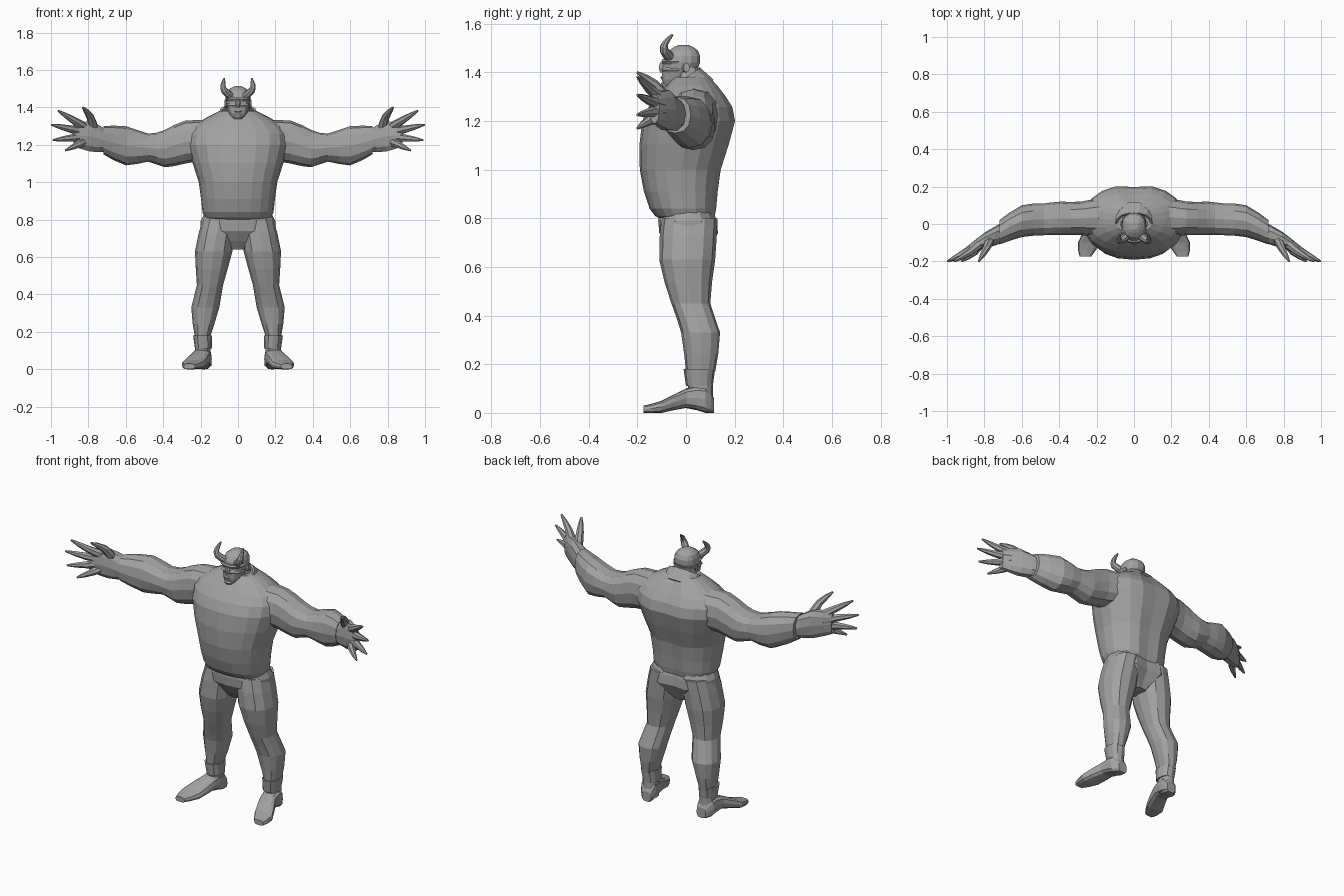
import bpy, bmesh, math
from mathutils import Vector

cube = bpy.data.objects.get("Cube")
if cube:
    bpy.data.objects.remove(cube, do_unlink=True)

shade = (0.36, 0.36, 0.36, 1)
grey = bpy.data.materials.new("Plain grey")
grey.use_nodes = True
grey.diffuse_color = shade
grey.node_tree.nodes["Principled BSDF"].inputs["Base Color"].default_value = shade


def smooth(keys, steps=2):
    """Add evenly flowing in-between values to a row of key sections or points."""
    keys = [Vector(key) for key in keys]
    padded = [keys[0]] + keys + [keys[-1]]
    result = []
    for before, start, end, after in zip(padded, padded[1:], padded[2:], padded[3:]):
        leave, arrive = (end - before) / 2, (after - start) / 2
        for step in range(steps):
            t = step / steps
            ease = t * t * (3 - 2 * t)
            result.append(start.lerp(end, ease)
                          + leave * t * (1 - t) ** 2 - arrive * t * t * (1 - t))
    return result + [keys[-1]]


def loft(name, rings, sides=12, power=2.3, mirror=False, caps=True):
    """Skin a row of rounded rings; each ring is centre, half axis, half axis."""
    bm = bmesh.new()
    rows = []
    for centre, across, along in rings:
        row = []
        for index in range(sides):
            angle = math.tau * index / sides
            cosine, sine = math.cos(angle), math.sin(angle)
            s = math.copysign(abs(cosine) ** (2 / power), cosine)
            t = math.copysign(abs(sine) ** (2 / power), sine)
            row.append(bm.verts.new(Vector(centre) + s * Vector(across) + t * Vector(along)))
        rows.append(row)
    for lower, upper in zip(rows, rows[1:]):
        for i in range(sides):
            j = (i + 1) % sides
            bm.faces.new((lower[i], lower[j], upper[j], upper[i]))
    if caps:
        bm.faces.new(rows[0])
        bm.faces.new(rows[-1])
    bmesh.ops.recalc_face_normals(bm, faces=bm.faces)
    mesh = bpy.data.meshes.new(name)
    bm.to_mesh(mesh)
    bm.free()
    mesh.materials.append(grey)
    part = bpy.data.objects.new(name, mesh)
    bpy.context.collection.objects.link(part)
    if mirror:
        part.modifiers.new("Mirror", "MIRROR")
    return part


def level(z, left, right, front, back):
    return (((left + right) / 2, (front + back) / 2, z),
            ((right - left) / 2, 0, 0), (0, (back - front) / 2, 0))


def sideways(x, front, back, low, high):
    return ((x, (front + back) / 2, (low + high) / 2),
            (0, (back - front) / 2, 0), (0, 0, (high - low) / 2))


def facing(y, x, half, low, high):
    return (x, y, (low + high) / 2), (half, 0, 0), (0, 0, (high - low) / 2)


def central(z, half, front, back):
    return level(z, -half, half, front, back)


def sections(kind, keys, steps=2):
    return [kind(*key) for key in smooth(keys, steps)]


def tube(name, path, thick, sides=7):
    """Mirrored horn or finger that stays full, then narrows to its tip."""
    points = smooth(path)
    rings = []
    for i, point in enumerate(points):
        ahead = (points[min(i + 1, len(points) - 1)] - points[max(i - 1, 0)]).normalized()
        side = ahead.cross(Vector((0.3, 1, 0))).normalized()
        radius = thick * (1 - 0.8 * (i / (len(points) - 1)) ** 2)
        rings.append((point, side * radius, ahead.cross(side) * radius))
    return loft(name, rings, sides, 2, mirror=True)


def groove(part, depth):
    """Press a vertical furrow into the middle of the back."""
    for vertex in part.data.vertices:
        if abs(vertex.co.x) < 0.02 and vertex.co.y > 0.1:
            vertex.co.y -= depth


def ridge(name, z, height, half, front, back):
    """Rounded band that stands out from the face."""
    rings = []
    for offset, slim in ((-1, 0.9), (0, 1), (1, 0.9)):
        rings.append(central(z + offset * height / 2, half * slim,
                             front + (1 - slim) * 0.05, back))
    return loft(name, rings, 10)


# Torso with overhanging belly, and pelvis below it
torso = loft("torso", sections(central, [
    (0.8, 0.17, -0.11, 0.12), (0.84, 0.19, -0.15, 0.13), (1, 0.21, -0.19, 0.15),
    (1.2, 0.27, -0.18, 0.21), (1.3, 0.24, -0.12, 0.17), (1.38, 0.1, -0.05, 0.1)]), 20)
groove(torso, 0.012)
pelvis = loft("pelvis", sections(central, [
    (0.83, 0.18, -0.11, 0.12), (0.74, 0.2, -0.11, 0.14), (0.64, 0.05, -0.04, 0.07)]), 16)
groove(pelvis, 0.02)

# Legs with full thighs, narrow knees and round calves
loft("legs", sections(level, [
    (0.8, 0.01, 0.19, -0.1, 0.13), (0.63, 0.03, 0.23, -0.11, 0.12),
    (0.45, 0.08, 0.22, -0.06, 0.1), (0.33, 0.1, 0.25, -0.02, 0.14),
    (0.17, 0.15, 0.23, 0, 0.12)]), mirror=True)

# Boots: cuff, ankle shaft and foot turned outwards
loft("boot_cuffs", sections(level, [
    (0.18, 0.14, 0.24, -0.01, 0.12), (0.11, 0.14, 0.23, 0, 0.11)], 1), mirror=True)
loft("boot_shafts", sections(level, [
    (0.14, 0.15, 0.23, 0, 0.11), (0.02, 0.14, 0.23, 0.03, 0.11)], 1), mirror=True)
loft("boot_feet", sections(facing, [
    (0.115, 0.18, 0.03, 0, 0.06), (0.08, 0.19, 0.05, 0, 0.11), (0, 0.2, 0.05, 0.02, 0.1),
    (-0.1, 0.24, 0.06, 0, 0.05), (-0.175, 0.26, 0.03, 0, 0.03)]), power=3, mirror=True)

# Arms sweeping forward into open palms
loft("arms", sections(sideways, [
    (0.1, -0.08, 0.16, 1.13, 1.33), (0.28, -0.06, 0.12, 1.1, 1.33),
    (0.39, -0.06, 0.12, 1.08, 1.28), (0.48, -0.06, 0.11, 1.11, 1.26),
    (0.6, -0.07, 0.1, 1.09, 1.3), (0.72, -0.11, 0.02, 1.15, 1.3)]), mirror=True)
loft("palms", sections(sideways, [
    (0.7, -0.1, 0.01, 1.16, 1.28), (0.79, -0.13, -0.04, 1.16, 1.33),
    (0.88, -0.15, -0.11, 1.19, 1.31)]), 10, mirror=True)

# Fingers fanned out from the middle of the palm, and thumbs
names = ("little_fingers", "ring_fingers", "middle_fingers", "index_fingers")
for index, (name, reach) in enumerate(zip(names, (0.19, 0.24, 0.255, 0.25))):
    angle = math.radians(19 * index - 25)
    path = [(0.75 + distance * math.cos(angle), y, 1.25 + distance * math.sin(angle))
            for distance, y in ((0.08, -0.1), (0.6 * reach, -0.15), (reach, -0.2))]
    tube(name, path, 0.025)
tube("thumbs", [(0.77, -0.08, 1.28), (0.79, -0.13, 1.35), (0.83, -0.2, 1.4)], 0.026)

# Neck and tilted open collar
loft("neck", sections(central, [(1.28, 0.08, -0.06, 0.08), (1.42, 0.06, -0.04, 0.06)], 1))
collar = loft("collar", sections(central, [
    (-0.04, 0.12, -0.1, 0.1), (0.03, 0.1, -0.08, 0.08)], 3), 14, caps=False)
collar.location = (0, 0.01, 1.35)
collar.rotation_euler.x = math.radians(33)
collar.modifiers.new("Thickness", "SOLIDIFY").thickness = 0.012

# Head, mask and face
loft("head", sections(central, [
    (1.34, 0.03, -0.09, -0.03), (1.37, 0.05, -0.1, 0.02), (1.44, 0.067, -0.094, 0.06),
    (1.49, 0.055, -0.07, 0.05), (1.513, 0.02, -0.03, 0.01)]), 14)
ridge("mask_brow", 1.445, 0.02, 0.07, -0.104, 0.02)
ridge("mask_cheeks", 1.41, 0.02, 0.066, -0.102, 0.02)
ridge("nose", 1.42, 0.04, 0.014, -0.113, -0.07)
ridge("lips", 1.378, 0.015, 0.025, -0.106, -0.06)
ridge("chin", 1.348, 0.02, 0.026, -0.107, -0.05)
loft("ears", sections(sideways, [
    (0.055, -0.02, 0.01, 1.4, 1.43), (0.073, -0.01, 0.015, 1.4, 1.44)], 1), 8, mirror=True)

# Horns curving out, forward and up from the brow
tube("horns", [(0.04, -0.065, 1.46), (0.073, -0.09, 1.49), (0.08, -0.085, 1.52),
               (0.073, -0.055, 1.555)], 0.021, 8)
